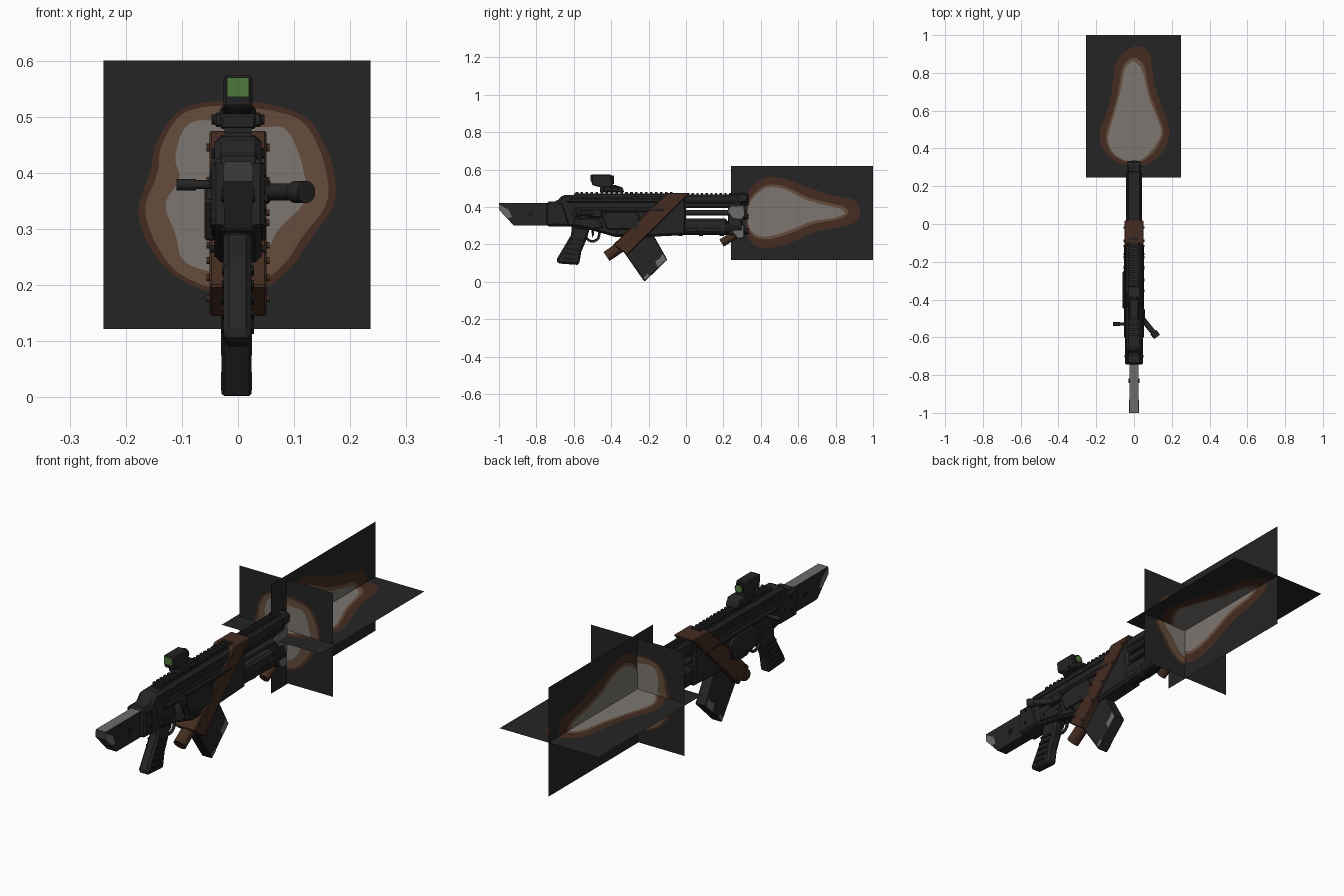
import bpy, bmesh, math
from mathutils import Vector


def material(name, r, g, b):
    m = bpy.data.materials.new(name)
    m.diffuse_color = (r, g, b, 1)
    return m


GUN = material("gunmetal", .018, .018, .019)
BLACK = material("black", .010, .010, .011)
CARD = material("dark backdrop", .018, .018, .018)
GREY = material("worn grey", .15, .145, .14)
SCUFF = material("scuffed steel", .045, .045, .045)
BROWN = material("leather brown", .058, .025, .015)
EMBER = material("ember brown", .13, .075, .045)
FLAME = material("pale flame", .20, .18, .16)
GREEN = material("lens green", .08, .20, .05)


def finish(name, bm, mat, bevel=0, smooth=False):
    bmesh.ops.recalc_face_normals(bm, faces=bm.faces[:])
    me = bpy.data.meshes.new(name)
    bm.to_mesh(me)
    bm.free()
    me.materials.append(mat)
    ob = bpy.data.objects.new(name, me)
    bpy.context.collection.objects.link(ob)
    if smooth:
        for p in me.polygons:
            p.use_smooth = len(p.vertices) == 4
    if bevel:
        mod = ob.modifiers.new("bevel", "BEVEL")
        mod.width, mod.segments, mod.limit_method = bevel, 1, 'ANGLE'
    return ob


def prism(name, pts, x0, x1, mat, bevel=0):
    """Side profile (y, z) extruded along x."""
    bm = bmesh.new()
    a = [bm.verts.new((x0, y, z)) for y, z in pts]
    b = [bm.verts.new((x1, y, z)) for y, z in pts]
    bm.faces.new(a)
    bm.faces.new(b[::-1])
    n = len(pts)
    for i in range(n):
        j = (i + 1) % n
        bm.faces.new((a[i], b[i], b[j], a[j]))
    return finish(name, bm, mat, bevel)


def box(name, x, y, z, mat, bevel=0):
    return prism(name, [(y[0], z[0]), (y[1], z[0]), (y[1], z[1]), (y[0], z[1])], x[0], x[1], mat, bevel)


def rod(name, p, q, r, mat, sides=16, r2=None):
    p, q = Vector(p), Vector(q)
    bm = bmesh.new()
    bmesh.ops.create_cone(bm, cap_ends=True, segments=sides, radius1=r,
                          radius2=r if r2 is None else r2, depth=(q - p).length)
    rot = (q - p).to_track_quat('Z', 'Y').to_matrix()
    for v in bm.verts:
        v.co = rot @ v.co + (p + q) / 2
    return finish(name, bm, mat, 0, True)


# --- stock with worn top and scuffed butt
stock = prism("stock", [(-1, .42), (-1, .385), (-.92, .30), (-.7, .30), (-.7, .42)], -.025, .025, GUN)
stock.data.materials.append(GREY)
stock.data.materials.append(SCUFF)
for f in stock.data.polygons:
    if f.normal.z > .9:
        f.material_index = 1
    elif f.normal.y < -.5:
        f.material_index = 2
for s in (-1, 1):
    prism("stock_wear", [(-1, .415), (-1, .385), (-.955, .34), (-.93, .345), (-.95, .385)],
          s * .024, s * .026, GREY)
    rod("stock_screw", (s * .02, -.83, .36), (s * .03, -.83, .36), .012, BLACK, 10)

# --- receiver
prism("receiver", [(-.745, .43), (-.69, .43), (-.66, .465), (0, .468), (0, .25), (-.2, .24), (-.38, .24),
                   (-.5, .275), (-.62, .295), (-.745, .295)], -.042, .042, GUN, .012)
prism("rear_collar", [(-.745, .425), (-.66, .425), (-.62, .3), (-.745, .3)], -.047, .047, GUN, .008)
for s in (-1, 1):
    prism("side_panel", [(-.45, .35), (-.42, .375), (-.27, .375), (-.25, .35), (-.25, .28), (-.42, .28)],
          s * .04, s * (.051 if s > 0 else .06), GUN, .004)
    rod("bolt_tube", (s * .04, -.6, .385), (s * .04, -.12, .385), .013, BLACK, 12)
    prism("upper_side_rib", [(-.64, .425), (-.62, .445), (-.1, .445), (-.1, .425)],
          s * .04, s * .048, GUN, .003)
    prism("lower_side_plate", [(-.6, .34), (-.47, .34), (-.44, .29), (-.5, .285), (-.6, .305)],
          s * .04, s * .047, GUN, .003)
    for y, z in ((-.57, .32), (-.47, .31), (-.7, .34), (-.7, .40), (-.37, .265)):
        rod("receiver_pin", (s * .04, y, z), (s * .051, y, z), .007, BLACK, 8)

# --- top rail with teeth
box("top_rail", (-.022, .022), (-.6, -.06), (.46, .473), GUN)
for i in range(20):
    y = -.59 + i * .0265
    box("rail_tooth", (-.024, .024), (y, y + .014), (.47, .481), GUN)

# --- pistol grip with ribs
prism("pistol_grip", [(-.61, .30), (-.515, .285), (-.53, .23), (-.56, .16), (-.572, .09), (-.685, .098),
                      (-.695, .115), (-.65, .19), (-.615, .25)], -.026, .024, GUN, .01)
for i in range(5):
    y, z = -.585 - i * .011, .235 - i * .026
    for s in (-1, 1):
        prism("grip_rib", [(y - .032, z), (y + .032, z - .008), (y + .032, z - .018), (y - .032, z - .01)],
              s * .022, s * .0285, BLACK)

# --- trigger guard and trigger
ring = [(-.5 + .036 * math.cos(t), .25 + .034 * math.sin(t))
        for t in [math.pi * (1 + i / 8) for i in range(9)]]
for (a, b), (c, d) in zip(ring, ring[1:]):
    rod("trigger_guard", (0, a, b), (0, c, d), .007, GUN, 8)
for y in (-.536, -.464):
    rod("guard_post", (0, y, .25), (0, y, .285), .007, GUN, 8)
prism("trigger", [(-.505, .285), (-.49, .285), (-.493, .25), (-.503, .235)], -.006, .006, BLACK)

# --- slanted magazine with worn corner
prism("magazine", [(-.34, .17), (-.222, 0), (-.10, .118), (-.18, .26), (-.25, .27)], -.029, .024, GUN, .004)
for x in (-.030, .0235):
    prism("magazine_wear", [(-.105, .118), (-.125, .15), (-.14, .125), (-.165, .11), (-.15, .075)],
          x, x + .0015, GREY)
    prism("magazine_wear", [(-.215, .012), (-.195, .03), (-.205, .045), (-.228, .02)], x, x + .0015, GREY)

# --- leather wrap, rivets and the two brown rolls below
prism("leather_wrap", [(-.39, .198), (-.315, .143), (.022, .475), (-.10, .475)], -.051, .051, BROWN, .004)
for s in (-1, 1):
    for i in range(5):
        t = .06 + i * .22
        for (ay, az), (by, bz) in (((-.37, .198), (-.1, .46)), ((-.318, .158), (.0, .465))):
            y, z = ay + (by - ay) * t, az + (bz - az) * t
            rod("wrap_rivet", (s * .048, y, z), (s * .056, y, z), .006, BROWN, 8)
rod("rear_roll", (0, -.425, .135), (0, -.33, .20), .029, BROWN, 18)
rod("front_roll", (0, .19, .207), (0, .26, .25), .022, BROWN, 18)

# --- fore end: beam, twin rods, lower tube
prism("upper_beam", [(-.05, .468), (.31, .468), (.31, .45), (.29, .395), (-.05, .395)], -.036, .036, GUN, .008)
for i in range(11):
    y = .03 + i * .025
    box("fore_rail_tooth", (-.02, .02), (y, y + .012), (.464, .474), GUN)
for s in (-1, 1):
    rod("gas_rod", (s * .018, -.03, .37), (s * .018, .26, .37), .0145, GUN, 12)
    rod("side_vent_rod", (s * .034, .0, .425), (s * .034, .27, .425), .008, BLACK, 10)
rod("barrel", (0, -.03, .37), (0, .32, .37), .013, BLACK, 16)
box("fore_grip", (-.036, .036), (-.03, .22), (.258, .338), GUN, .01)
rod("lower_tube", (0, -.06, .287), (0, .30, .287), .037, BLACK, 20)
for y in (-.04, .07, .18):
    rod("tube_band", (0, y, .287), (0, y + .022, .287), .041, GUN, 20)

# --- muzzle block and worn jaws
box("muzzle_block", (-.032, .032), (.225, .30), (.25, .45), GUN, .006)
prism("upper_jaw", [(.22, .375), (.235, .405), (.31, .41), (.318, .36), (.30, .33), (.25, .335)],
      -.037, .037, GREY, .004)
prism("lower_jaw", [(.245, .265), (.26, .30), (.31, .305), (.312, .235), (.28, .228)],
      -.034, .034, GREY, .004)
for z in (.455, .425, .35, .27):
    rod("muzzle_prong", (0, .29, z), (0, .335, z), .02, BLACK, 12, .014)
prism("top_muzzle_cap", [(.27, .47), (.32, .475), (.335, .45), (.325, .42), (.27, .42)], -.038, .038, GUN, .008)

# --- charging handles
rod("left_handle", (-.04, -.53, .379), (-.085, -.53, .379), .008, GUN, 12)
rod("left_handle_tip", (-.075, -.53, .379), (-.11, -.53, .379), .010, GUN, 12)
rod("right_handle", (.035, -.49, .366), (.115, -.59, .366), .015, GUN, 14)
rod("right_knob", (.102, -.572, .366), (.122, -.598, .366), .020, GUN, 14)
box("handle_mount", (.035, .058), (-.53, -.45), (.345, .39), GUN, .005)

# --- tilted holographic sight
prism("sight_base", [(-.46, .478), (-.46, .505), (-.38, .518), (-.34, .505), (-.33, .478)], -.032, .032, GUN, .004)
for s in (-1, 1):
    box("sight_clamp", (s * .028, s * .042), (-.44, -.36), (.482, .508), GUN, .004)
    rod("sight_bolt", (s * .035, -.40, .495), (s * .047, -.40, .495), .009, BLACK, 10)
prism("sight_hood", [(-.508, .574), (-.40, .574), (-.388, .50), (-.44, .50), (-.503, .518)], -.026, .026, GUN, .005)
prism("rear_lens", [(-.511, .57), (-.505, .57), (-.503, .535), (-.509, .535)], -.020, .020, GREEN)
rod("front_lens_rim", (0, -.41, .545), (0, -.386, .545), .022, BLACK, 20)
rod("front_lens", (0, -.39, .545), (0, -.384, .545), .016, GREEN, 20)


# --- muzzle flash: three crossed cards with layered flame shapes
def soften(p):
    for _ in range(2):
        q = []
        for a, b in zip(p, p[1:] + p[:1]):
            q += [tuple(u * .78 + v * .22 for u, v in zip(a, b)), tuple(u * .22 + v * .78 for u, v in zip(a, b))]
        p = q
    return p


def card(name, rect, outer, inner, mix, place):
    u0, u1, v0, v1 = rect
    mid = [tuple(i + (o - i) * mix for i, o in zip(a, b)) for a, b in zip(inner, outer)]
    layers = [(CARD, [(u0, v0), (u1, v0), (u1, v1), (u0, v1)]), (BROWN, soften(outer)),
              (EMBER, soften(mid)), (FLAME, soften(inner))]
    for k, (mat, pts) in enumerate(layers):
        for s in ((1, -1) if k else (1,)):
            bm = bmesh.new()
            bm.faces.new([bm.verts.new(place(u, v, s * k * .0012)) for u, v in pts])
            finish(name + "_" + mat.name.replace(" ", "_"), bm, mat)


card("side_flash", (.24, 1, .117, .62),
     [(.32, .48), (.42, .565), (.53, .555), (.66, .50), (.79, .46), (.91, .44), (.935, .375), (.91, .315),
      (.81, .29), (.69, .27), (.58, .215), (.47, .18), (.37, .185), (.32, .25)],
     [(.33, .42), (.42, .51), (.53, .50), (.63, .44), (.74, .41), (.82, .395), (.86, .365), (.79, .34),
      (.73, .333), (.67, .325), (.58, .285), (.47, .245), (.38, .24), (.33, .29)],
     .25, lambda u, v, d: (d, u, v))
card("flat_flash", (-.255, .25, .245, 1),
     [(0, .95), (.085, .92), (.10, .79), (.12, .69), (.165, .58), (.195, .47), (.145, .36), (.06, .31),
      (-.07, .31), (-.17, .39), (-.19, .49), (-.14, .6), (-.115, .71), (-.10, .87)],
     [(0, .87), (.045, .82), (.06, .75), (.075, .68), (.115, .58), (.155, .48), (.09, .38), (.03, .33),
      (-.05, .335), (-.11, .37), (-.145, .45), (-.105, .58), (-.07, .71), (-.05, .83)],
     .25, lambda u, v, d: (u, v, .365 + d))
card("cross_flash", (-.24, .236, .122, .6),
     [(-.04, .53), (-.107, .515), (-.148, .455), (-.156, .40), (-.182, .335), (-.162, .27), (-.115, .215),
      (-.04, .18), (.04, .185), (.10, .235), (.127, .28), (.177, .345), (.17, .42), (.13, .50), (.055, .525)],
     [(-.06, .497), (-.097, .485), (-.115, .425), (-.10, .39), (-.135, .345), (-.11, .29), (-.102, .24),
      (-.04, .22), (.02, .23), (.055, .265), (.07, .30), (.127, .35), (.112, .43), (.085, .485), (.04, .48)],
     .75, lambda u, v, d: (u, .355 + d, v))
